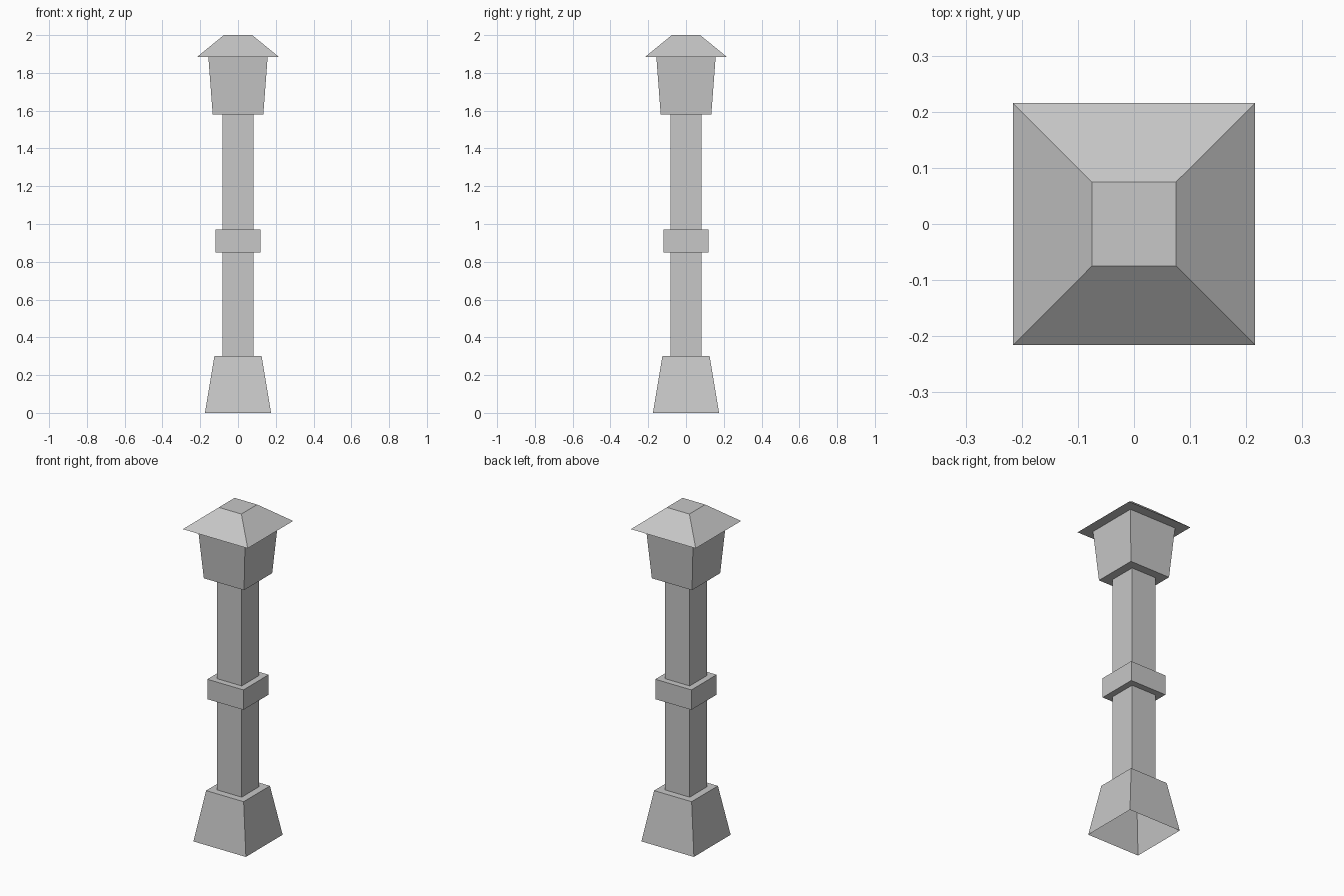
import bpy
import bmesh

cube = bpy.data.objects.get("Cube")
if cube:
    bpy.data.objects.remove(cube, do_unlink=True)

# Single stone grey
stone = bpy.data.materials.new("stone_grey")
stone.use_nodes = True
grey = (0.57, 0.57, 0.57, 1)
stone.diffuse_color = grey
stone.node_tree.nodes["Principled BSDF"].inputs["Base Color"].default_value = grey


def square_shell(name, profile, cap=False):
    """Sweep a (half width, height) profile around a square; open below."""
    bm = bmesh.new()
    rings = [[bm.verts.new((sx * w, sy * w, z))
              for sx, sy in ((-1, -1), (1, -1), (1, 1), (-1, 1))]
             for w, z in profile]
    for low, high in zip(rings, rings[1:]):
        for i in range(4):
            j = (i + 1) % 4
            bm.faces.new((low[i], low[j], high[j], high[i]))
    if cap:
        bm.faces.new(rings[-1])
    mesh = bpy.data.meshes.new(name)
    bm.to_mesh(mesh)
    bm.free()
    mesh.materials.append(stone)
    obj = bpy.data.objects.new(name, mesh)
    bpy.context.collection.objects.link(obj)
    return obj


SHAFT = 0.083

# Tapered hollow foot with a ledge around the shaft
square_shell("base", [(0.175, 0), (0.125, 0.3), (SHAFT, 0.3)])

# Shaft in two lengths, split by the collar
square_shell("lower_shaft", [(SHAFT, 0.3), (SHAFT, 0.85)])
square_shell("collar", [(SHAFT, 0.85), (0.12, 0.85), (0.12, 0.97), (SHAFT, 0.97)])
square_shell("upper_shaft", [(SHAFT, 0.97), (SHAFT, 1.58)])

# Flared head and overhanging hipped roof
square_shell("head", [(SHAFT, 1.58), (0.134, 1.58), (0.157, 1.885)])
square_shell("roof", [(0.157, 1.885), (0.216, 1.885), (0.075, 2.0)], cap=True)
